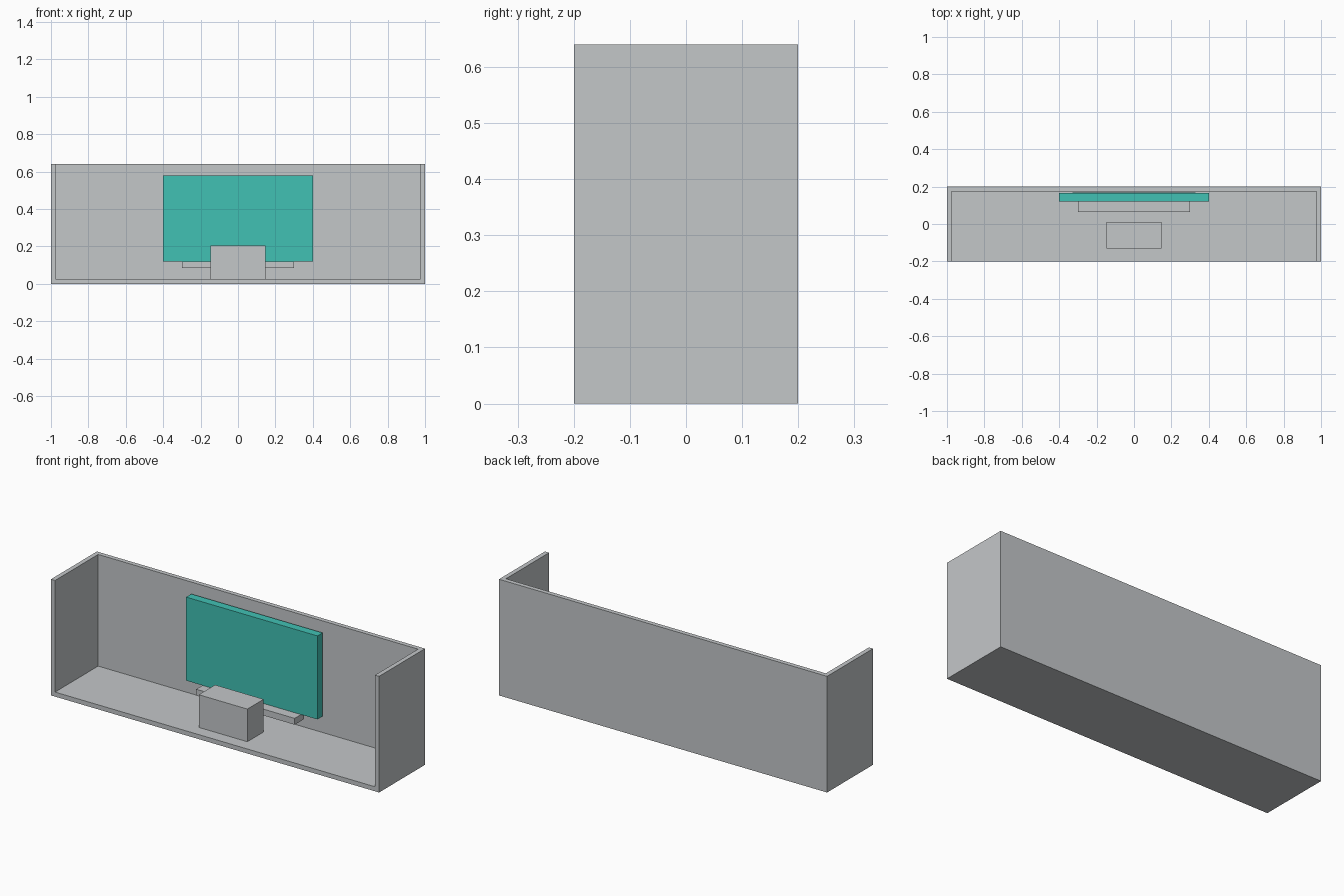
import bpy

if "Cube" in bpy.data.objects:
    bpy.data.objects.remove(bpy.data.objects["Cube"])


def material(name, rgb):
    mat = bpy.data.materials.new(name)
    mat.diffuse_color = (*rgb, 1)
    mat.use_nodes = True
    mat.node_tree.nodes["Principled BSDF"].inputs["Base Color"].default_value = mat.diffuse_color
    return mat


grey = material("light grey", (0.55, 0.571, 0.584))
teal = material("teal", (0.053, 0.533, 0.456))


def box(name, x, y, z, mat):
    """Box from (min, max) ranges on each axis."""
    bpy.ops.mesh.primitive_cube_add(size=1)
    ob = bpy.context.object
    ob.name = name
    for v in ob.data.vertices:
        for i, (lo, hi) in enumerate((x, y, z)):
            v.co[i] = lo if v.co[i] < 0 else hi
    ob.data.materials.append(mat)
    return ob


# Open casing: floor, back and two side walls hollowed from one block
wall = 0.025
casing = box("casing", (-1, 1), (-0.2, 0.2), (0, 0.64), grey)
hollow = box("casing_cutter", (-1 + wall, 1 - wall), (-0.4, 0.2 - wall), (wall, 0.9), grey)
hollow.hide_render = True
hollow.hide_set(True)
cut = casing.modifiers.new("hollow", 'BOOLEAN')
cut.operation = 'DIFFERENCE'
cut.solver = 'EXACT'
cut.object = hollow

# Wall screen with its thin back plate
box("screen", (-0.4, 0.4), (0.12, 0.165), (0.12, 0.58), teal)
box("screen_back_plate", (-0.33, 0.33), (0.165, 0.168), (0.18, 0.52), teal)

# Bar below the screen
box("bar", (-0.3, 0.3), (0.065, 0.147), (0.085, 0.12), grey)

# Block standing on the floor in front
box("block", (-0.148, 0.148), (-0.13, 0.012), (wall, 0.205), grey)
